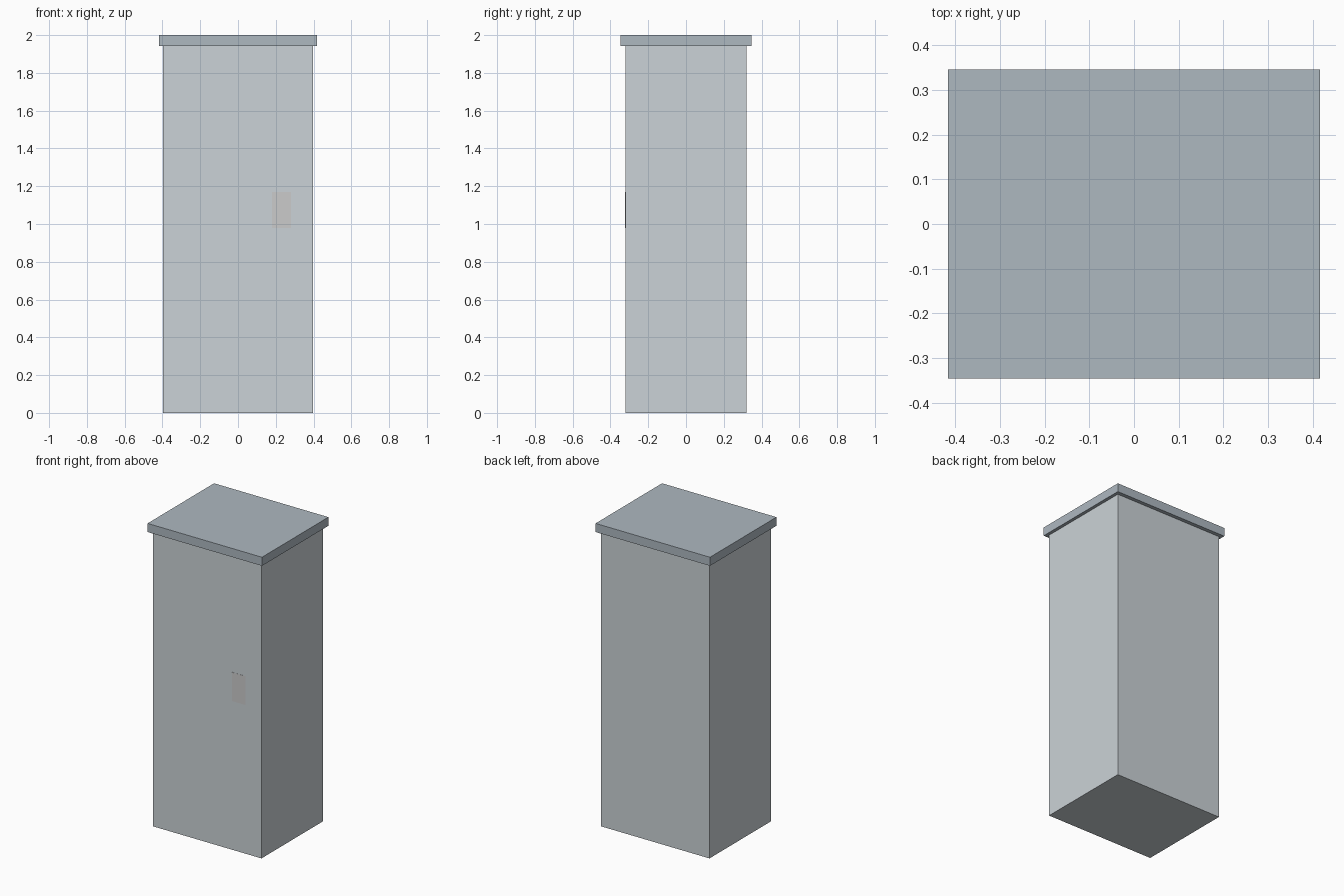
import bpy

if "Cube" in bpy.data.objects:
    bpy.data.objects.remove(bpy.data.objects["Cube"])


def material(name, rgb):
    mat = bpy.data.materials.new(name)
    mat.diffuse_color = (*rgb, 1)
    mat.use_nodes = True
    mat.node_tree.nodes["Principled BSDF"].inputs["Base Color"].default_value = mat.diffuse_color
    return mat


def box(name, x, y, z, mat=None):
    """Box spanning the given (min, max) ranges."""
    spans = (x, y, z)
    bpy.ops.mesh.primitive_cube_add(size=1, location=[(a + b) / 2 for a, b in spans])
    obj = bpy.context.object
    obj.name = name
    obj.scale = [b - a for a, b in spans]
    bpy.ops.object.transform_apply(location=False, rotation=False, scale=True)
    if mat:
        obj.data.materials.append(mat)
    return obj


body_paint = material("body_paint", (0.60, 0.65, 0.68))
lid_paint = material("lid_paint", (0.42, 0.48, 0.53))

# Tall cabinet body
box("cabinet_body", (-0.396, 0.396), (-0.321, 0.321), (0, 1.943), body_paint)

# Overhanging lid
box("cabinet_lid", (-0.417, 0.417), (-0.346, 0.346), (1.943, 2.0), lid_paint)

# Door latch plate, almost flush with the front
box("latch_plate", (0.18, 0.28), (-0.322, -0.315), (0.98, 1.17))
